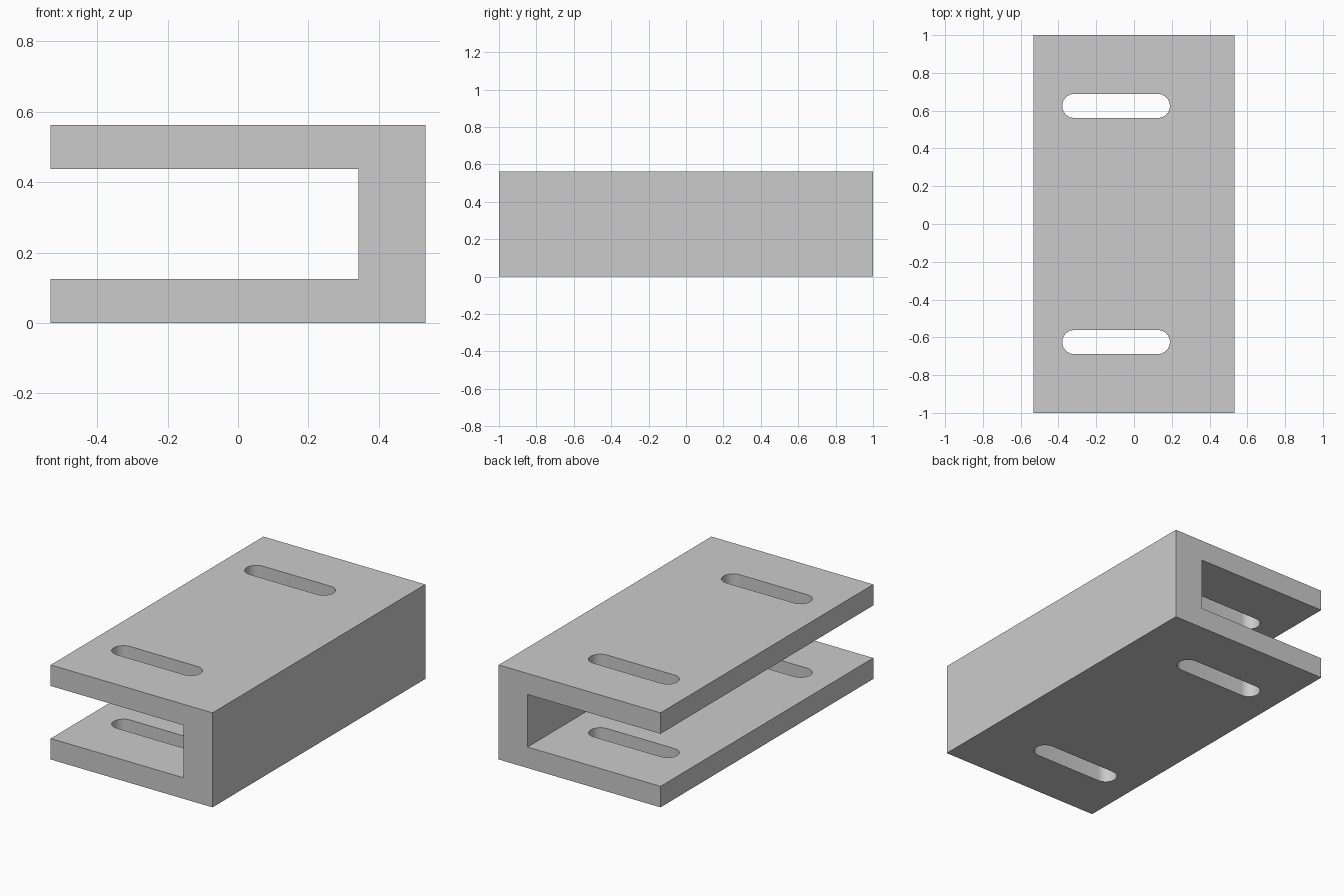
import bpy
import bmesh
from math import cos, sin, pi, radians
from mathutils import Vector

cube = bpy.data.objects.get("Cube")
if cube:
    bpy.data.objects.remove(cube, do_unlink=True)

WIDTH, LENGTH, HEIGHT = 1.065, 2.0, 0.5625
FLANGE, WEB = 0.125, 0.19
SLOT_Y, SLOT_R = 0.625, 0.0635
SLOT_X0, SLOT_X1 = -0.38, 0.19

grey = bpy.data.materials.new("light grey")
grey.use_nodes = True
colour = (0.6, 0.6, 0.6, 1)
grey.diffuse_color = colour
grey.node_tree.nodes["Principled BSDF"].inputs["Base Color"].default_value = colour


def prism(name, points, direction):
    """Extrude a closed outline along a direction."""
    bm = bmesh.new()
    face = bm.faces.new([bm.verts.new(p) for p in points])
    result = bmesh.ops.extrude_face_region(bm, geom=[face], use_keep_orig=True)
    moved = [g for g in result["geom"] if isinstance(g, bmesh.types.BMVert)]
    bmesh.ops.translate(bm, verts=moved, vec=Vector(direction))
    bmesh.ops.recalc_face_normals(bm, faces=bm.faces)
    mesh = bpy.data.meshes.new(name)
    bm.to_mesh(mesh)
    bm.free()
    mesh.materials.append(grey)
    obj = bpy.data.objects.new(name, mesh)
    bpy.context.collection.objects.link(obj)
    return obj


# Channel: C-shaped section, open towards -x
w, inner = WIDTH / 2, WIDTH / 2 - WEB
section = [(-w, 0), (w, 0), (w, HEIGHT), (-w, HEIGHT),
           (-w, HEIGHT - FLANGE), (inner, HEIGHT - FLANGE),
           (inner, FLANGE), (-w, FLANGE)]
channel = prism("channel_bracket", [(x, -LENGTH / 2, z) for x, z in section],
                (0, LENGTH, 0))


# Rounded slots through both flanges
def slot_outline(y):
    steps = 16
    points = []
    for cx, start in ((SLOT_X1 - SLOT_R, -pi / 2), (SLOT_X0 + SLOT_R, pi / 2)):
        for i in range(steps + 1):
            a = start + pi * i / steps
            points.append((cx + SLOT_R * cos(a), y + SLOT_R * sin(a), -0.1))
    return points


cutters = []
for name, y in (("front_slot_cutter", -SLOT_Y), ("back_slot_cutter", SLOT_Y)):
    cutter = prism(name, slot_outline(y), (0, 0, HEIGHT + 0.2))
    cutter.hide_render = True
    cutters.append(cutter)
    cut = channel.modifiers.new(name, "BOOLEAN")
    cut.operation = "DIFFERENCE"
    cut.solver = "EXACT"
    cut.object = cutter

# Apply the cuts, then smooth the slot ends while keeping sharp edges
bpy.ops.object.select_all(action="DESELECT")
bpy.context.view_layer.objects.active = channel
channel.select_set(True)
for modifier in list(channel.modifiers):
    bpy.ops.object.modifier_apply(modifier=modifier.name)
for cutter in cutters:
    bpy.data.objects.remove(cutter, do_unlink=True)
bpy.ops.object.shade_smooth_by_angle(angle=radians(30))
